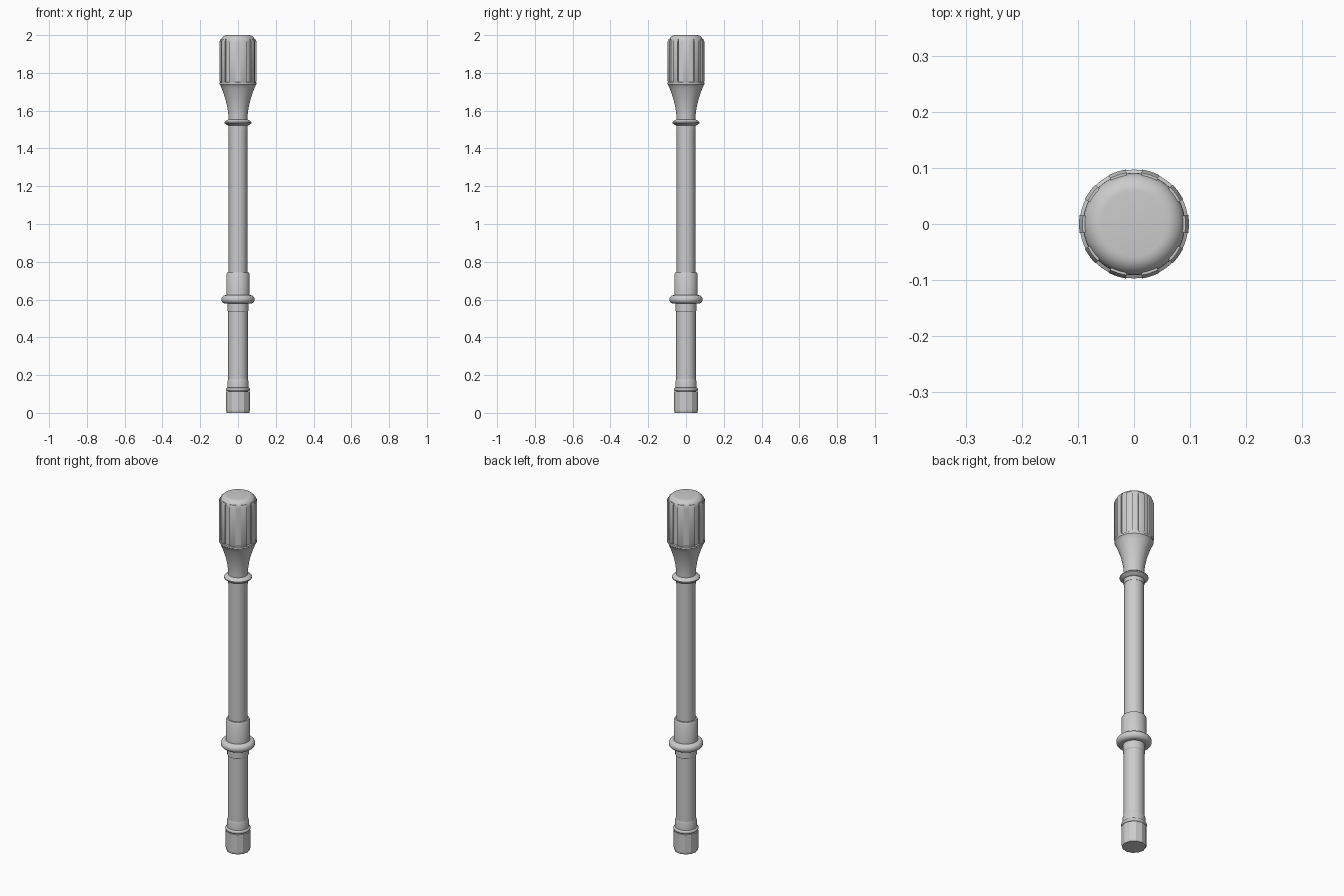
import bpy
import bmesh
from math import cos, sin, pi, radians

if "Cube" in bpy.data.objects:
    bpy.data.objects.remove(bpy.data.objects["Cube"])

grey = bpy.data.materials.new("plain grey")
grey.use_nodes = True
COLOUR = (0.6, 0.6, 0.6, 1)
grey.diffuse_color = COLOUR
grey.node_tree.nodes["Principled BSDF"].inputs["Base Color"].default_value = COLOUR


def finish(name, bm, angle=30):
    bmesh.ops.recalc_face_normals(bm, faces=bm.faces)
    mesh = bpy.data.meshes.new(name)
    bm.to_mesh(mesh)
    bm.free()
    mesh.materials.append(grey)
    obj = bpy.data.objects.new(name, mesh)
    bpy.context.collection.objects.link(obj)
    bpy.ops.object.select_all(action="DESELECT")
    obj.select_set(True)
    bpy.context.view_layer.objects.active = obj
    bpy.ops.object.shade_smooth_by_angle(angle=radians(angle))
    return obj


def lathe(name, profile, sides=48, angle=30):
    """Capped solid of revolution from (radius, height) points."""
    bm = bmesh.new()
    rings = [[bm.verts.new((r * cos(2 * pi * i / sides), r * sin(2 * pi * i / sides), z))
              for i in range(sides)] for r, z in profile]
    for low, high in zip(rings, rings[1:]):
        for i in range(sides):
            j = (i + 1) % sides
            bm.faces.new((low[i], low[j], high[j], high[i]))
    bm.faces.new(rings[0])
    bm.faces.new(rings[-1])
    return finish(name, bm, angle)


def ring(name, radius, tube, z, squash=1.0):
    """Rounded band around the shaft."""
    steps = 16
    outline = [(radius + tube * cos(a), z + squash * tube * sin(a))
               for a in (-pi / 2 + pi * k / steps for k in range(steps + 1))]
    return lathe(name, outline, angle=50)


# Faceted foot and its trim
lathe("foot", [(0.060, 0), (0.063, 0.012), (0.063, 0.112)], sides=12, angle=10)
ring("foot_trim", 0.057, 0.007, 0.124, 1.3)
lathe("foot_neck", [(0.056, 0.13), (0.056, 0.165), (0.052, 0.18)])

# Lower and upper shaft
lathe("lower_shaft", [(0.052, 0.1), (0.052, 0.535), (0.055, 0.54), (0.055, 0.6)])
lathe("upper_shaft", [(0.049, 0.6), (0.049, 1.56)])

# Middle collar with its round bumper
ring("bumper_ring", 0.066, 0.022, 0.601)
lathe("collar", [(0.062, 0.6), (0.062, 0.732), (0.057, 0.742)])

# Neck ring under the head
lathe("neck_sleeve", [(0.051, 1.5), (0.051, 1.53)])
lathe("neck_ring", [(0.050, 1.521), (0.060, 1.525), (0.071, 1.534),
                    (0.071, 1.540), (0.060, 1.549), (0.050, 1.554)])

# Flared neck
flare = [(0.050 + 0.044 * (k / 10) ** 1.9, 1.55 + 0.185 * k / 10) for k in range(11)]
lathe("flared_neck", flare + [(0.097, 1.738), (0.097, 1.748), (0.091, 1.752)])

# Domed head
dome = [(0.058 + 0.033 * cos(a), 1.965 + 0.035 * sin(a))
        for a in (pi / 2 * k / 8 for k in range(9))]
lathe("head", [(0.091, 1.745)] + dome, sides=64)

# Raised grip ribs round the head
RIBS = 10
bm = bmesh.new()
for n in range(RIBS):
    levels = []
    for outer, z in ((0.094, 1.748), (0.098, 1.756), (0.098, 1.965), (0.092, 1.98)):
        arc = [radians(n * 360 / RIBS + d) for d in (-9.5, -4.5, 0, 4.5, 9.5)]
        path = [(outer, a) for a in arc] + [(0.08, a) for a in reversed(arc)]
        levels.append([bm.verts.new((r * cos(a), r * sin(a), z)) for r, a in path])
    for low, high in zip(levels, levels[1:]):
        for i in range(len(low)):
            j = (i + 1) % len(low)
            bm.faces.new((low[i], low[j], high[j], high[i]))
    bm.faces.new(levels[0])
    bm.faces.new(levels[-1])
finish("grip_ribs", bm)
